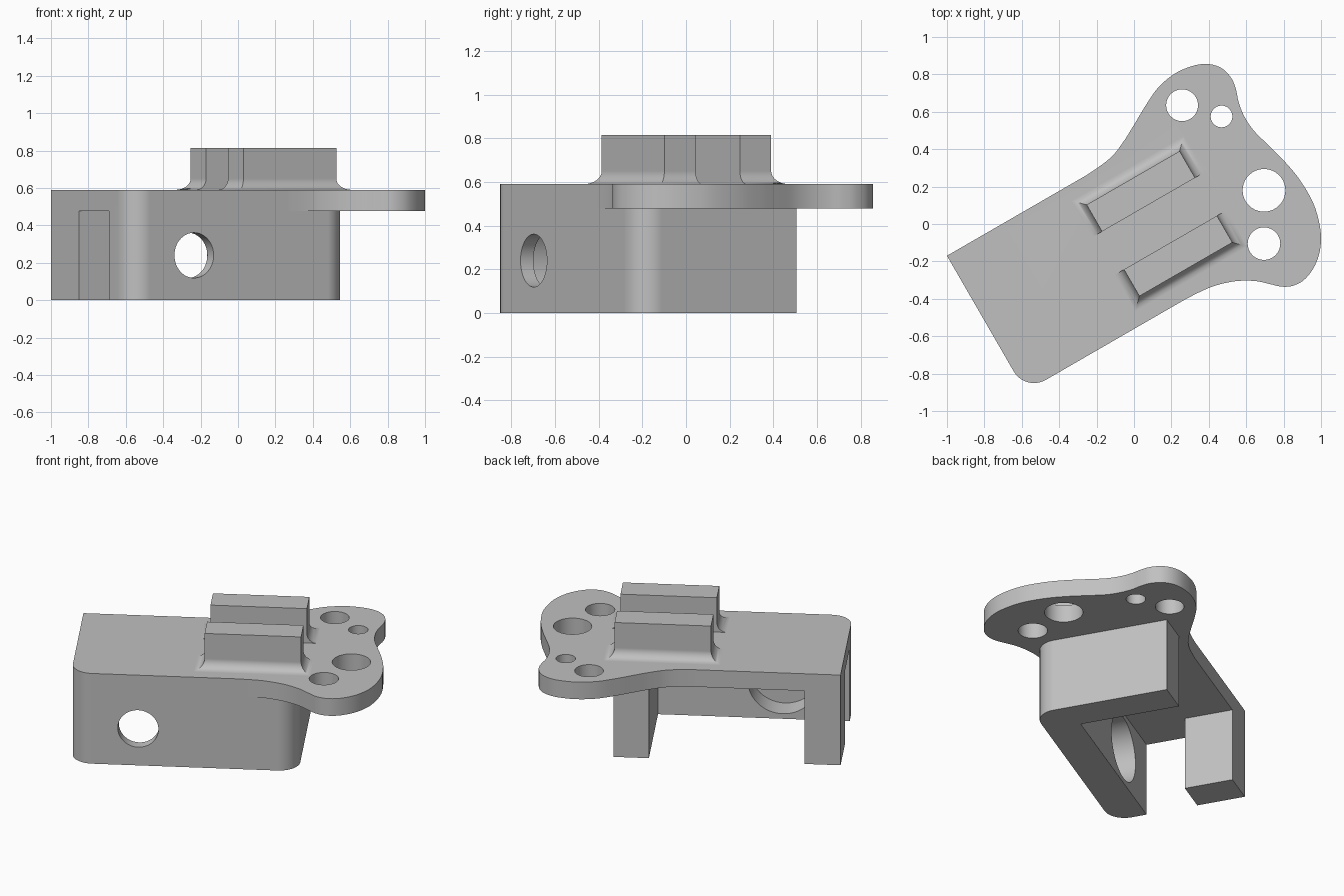
import bpy, bmesh, math
from mathutils import Matrix, Vector

cube = bpy.data.objects.get("Cube")
if cube:
    bpy.data.objects.remove(cube, do_unlink=True)

grey = bpy.data.materials.new("plain_grey")
grey.use_nodes = True
grey.diffuse_color = (0.53, 0.53, 0.53, 1)
grey.node_tree.nodes["Principled BSDF"].inputs["Base Color"].default_value = grey.diffuse_color

# The part is built in its own straight frame, then turned about z
TURN = math.radians(30)
LEFT, RIGHT, FRONT, BACK = -0.951, 0.402, -0.486, 0.353
MID = (FRONT + BACK) / 2
UNDER, TOP, RAIL_TOP = 0.478, 0.59, 0.815
INSIDE = 0.53          # height inside the plate where legs and rails overlap it
CORNER = 0.125


def to_object(name, bm):
    bmesh.ops.recalc_face_normals(bm, faces=bm.faces)
    mesh = bpy.data.meshes.new(name)
    bm.to_mesh(mesh)
    bm.free()
    mesh.materials.append(grey)
    ob = bpy.data.objects.new(name, mesh)
    bpy.context.collection.objects.link(ob)
    return ob


def loft(name, rings):
    """Closed solid through rings of equal point count."""
    bm = bmesh.new()
    loops = [[bm.verts.new(p) for p in ring] for ring in rings]
    n = len(loops[0])
    for low, high in zip(loops, loops[1:]):
        for i in range(n):
            j = (i + 1) % n
            bm.faces.new((low[i], low[j], high[j], high[i]))
    bm.faces.new(loops[0][::-1])
    bm.faces.new(loops[-1])
    return to_object(name, bm)


def prism(name, outline, z0, z1):
    return loft(name, [[(x, y, z) for x, y in outline] for z in (z0, z1)])


def cylinder(name, centre, radius, depth, tilt=0.0):
    bm = bmesh.new()
    place = Matrix.Translation(centre) @ Matrix.Rotation(tilt, 4, "X")
    bmesh.ops.create_cone(bm, cap_ends=True, segments=64, radius1=radius,
                          radius2=radius, depth=depth, matrix=place)
    return to_object(name, bm)


def combine(body, tool, operation):
    mod = body.modifiers.new("combine", "BOOLEAN")
    mod.operation, mod.solver, mod.object = operation, "EXACT", tool
    bpy.context.view_layer.objects.active = body
    bpy.ops.object.modifier_apply(modifier=mod.name)
    bpy.data.objects.remove(tool, do_unlink=True)


def arc(cx, cy, start, steps=10):
    angles = [math.radians(start + 90 * i / steps) for i in range(steps + 1)]
    return [(cx + CORNER * math.cos(a), cy + CORNER * math.sin(a)) for a in angles]


def smooth_path(points, steps=6):
    """Catmull-Rom through all points but the first and last."""
    out = []
    for a, b, c, d in zip(points, points[1:], points[2:], points[3:]):
        for i in range(steps):
            t = i / steps
            out.append(0.5 * (2 * b + (c - a) * t + (2 * a - 5 * b + 4 * c - d) * t**2
                              + (3 * b - a - 3 * c + d) * t**3))
    return [tuple(p) for p in out] + [tuple(points[-2])]


def straight(x, y):
    return Vector((x, y)) @ Matrix.Rotation(TURN, 2)


# Plate with the two-lobed end
lobes = [(0.37, -0.355), (0.45, -0.325), (0.55, -0.305), (0.65, -0.305), (0.73, -0.322),
         (0.79, -0.335), (0.85, -0.33), (0.91, -0.298), (0.96, -0.235), (0.99, -0.16),
         (1.0, -0.07), (0.985, 0.03), (0.95, 0.13), (0.88, 0.245), (0.8, 0.34),
         (0.72, 0.42), (0.64, 0.5), (0.59, 0.575), (0.56, 0.65), (0.545, 0.72),
         (0.52, 0.78), (0.47, 0.832), (0.4, 0.855), (0.32, 0.847), (0.22, 0.805),
         (0.13, 0.73), (0.06, 0.63), (0.0, 0.53), (-0.06, 0.435), (-0.13, 0.35)]
path = ([Vector((-0.12, FRONT)), Vector((0.02, FRONT))] + [straight(*p) for p in lobes]
        + [Vector((-0.09, BACK)), Vector((-0.2, BACK))])
front_left = arc(LEFT + CORNER, FRONT + CORNER, 180)
body = prism("bracket_body", [(LEFT, BACK)] + front_left + smooth_path(path), UNDER, TOP)

# Front wall with the end block, and the separate corner post
wall_back, block_left = -0.267, RIGHT - 0.212
front_right = arc(RIGHT - CORNER, FRONT + CORNER, 270)
wall = front_left + front_right + [(RIGHT, BACK), (block_left, BACK),
                                   (block_left, wall_back), (LEFT, wall_back)]
combine(body, prism("wall_and_block", wall, 0, INSIDE), "UNION")
post_right, post_front = LEFT + 0.215, BACK - 0.3
post = [(LEFT, post_front), (post_right, post_front), (post_right, BACK), (LEFT, BACK)]
combine(body, prism("corner_post", post, 0, INSIDE), "UNION")

# Pair of rails, filleted at the outer side and the ends
FILLET, STEPS = 0.06, 8
levels = [(FILLET, INSIDE)]
for i in range(STEPS + 1):
    a = math.pi / 2 * i / STEPS
    levels.append((FILLET * (1 - math.sin(a)), TOP + FILLET * (1 - math.cos(a))))
levels.append((0, RAIL_TOP))
for side in (-1, 1):
    rings = []
    for d, z in levels:
        inner, outer = MID + side * 0.117, MID + side * (0.282 + d)
        u0, u1 = -0.168 - d, 0.406 + d
        rings.append([(u0, inner, z), (u1, inner, z), (u1, outer, z), (u0, outer, z)])
    combine(body, loft("rail", rings), "UNION")

# Holes through the lobes
for x, y, radius in ((0.257, 0.635, 0.085), (0.468, 0.575, 0.058),
                     (0.695, 0.18, 0.114), (0.695, -0.105, 0.087)):
    u, v = straight(x, y)
    combine(body, cylinder("hole", (u, v, TOP), radius, 0.6), "DIFFERENCE")

# Wall hole with a wider counterbore on the inside
for radius, start in ((0.121, FRONT - 0.1), (0.207, FRONT + 0.068)):
    end = wall_back + 0.1
    centre = (-0.552, (start + end) / 2, 0.24)
    combine(body, cylinder("wall_hole", centre, radius, end - start, math.pi / 2), "DIFFERENCE")

# Finish: one grey material, sharp edges kept
body.data.materials.clear()
body.data.materials.append(grey)
for face in body.data.polygons:
    face.material_index = 0
body.rotation_euler.z = TURN
bpy.ops.object.select_all(action="DESELECT")
body.select_set(True)
bpy.context.view_layer.objects.active = body
bpy.ops.object.shade_smooth_by_angle(angle=math.radians(30))
normals = body.modifiers.new("even_shading", "WEIGHTED_NORMAL")
normals.keep_sharp = True
